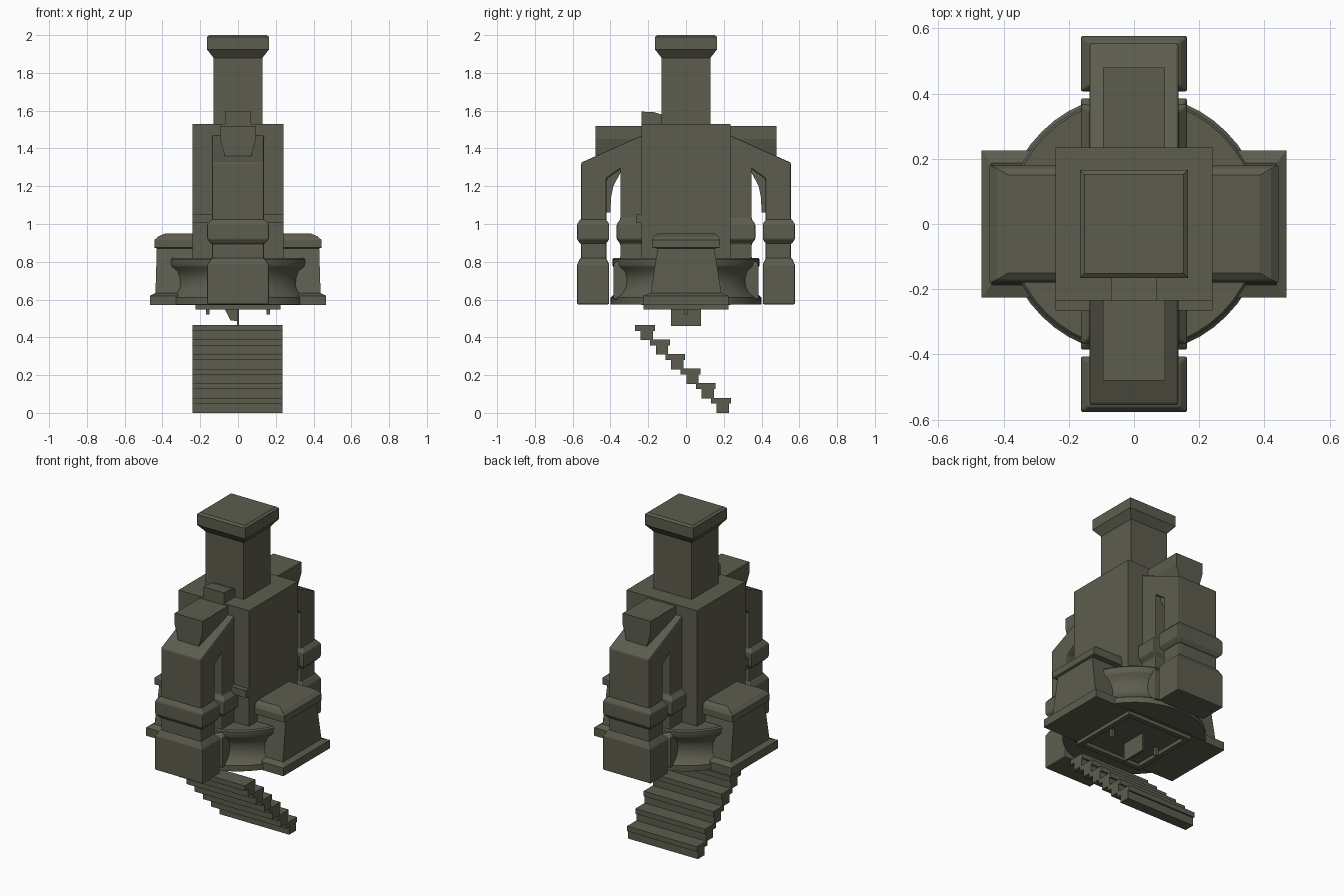
import bpy, bmesh, math

if "Cube" in bpy.data.objects:
    bpy.data.objects.remove(bpy.data.objects["Cube"])

stone = bpy.data.materials.new("olive_grey_stone")
stone.diffuse_color = (0.108, 0.108, 0.077, 1)
stone.use_nodes = True
stone.node_tree.nodes["Principled BSDF"].inputs["Base Color"].default_value = stone.diffuse_color


def make(name, verts, faces, bevel=0.0):
    me = bpy.data.meshes.new(name)
    me.from_pydata(verts, [], faces)
    bm = bmesh.new()
    bm.from_mesh(me)
    bmesh.ops.recalc_face_normals(bm, faces=bm.faces)
    bm.to_mesh(me)
    bm.free()
    me.materials.append(stone)
    ob = bpy.data.objects.new(name, me)
    bpy.context.collection.objects.link(ob)
    if bevel:
        m = ob.modifiers.new("soft_edges", 'BEVEL')
        m.width, m.segments, m.limit_method = bevel, 2, 'ANGLE'
        m.angle_limit = math.radians(30)
    return ob


def stack(name, levels, cx=0.0, cy=0.0, bevel=0.0):
    """Rectangular rings (z, half x, half y) joined into one solid."""
    v, f = [], []
    for z, hx, hy in levels:
        v += [(cx + sx * hx, cy + sy * hy, z) for sx, sy in ((-1, -1), (1, -1), (1, 1), (-1, 1))]
    for k in range(len(levels) - 1):
        for i in range(4):
            j = (i + 1) % 4
            f.append((4 * k + i, 4 * k + j, 4 * k + 4 + j, 4 * k + 4 + i))
    n = len(v)
    f += [(3, 2, 1, 0), (n - 4, n - 3, n - 2, n - 1)]
    return make(name, v, f, bevel)


def box(name, x0, x1, y0, y1, z0, z1, bevel=0.0):
    hx, hy = (x1 - x0) / 2, (y1 - y0) / 2
    return stack(name, [(z0, hx, hy), (z1, hx, hy)], (x0 + x1) / 2, (y0 + y1) / 2, bevel)


def prism(name, pts, half, axis='x', bevel=0.0):
    """Extrude a side profile symmetrically along x (pts = y,z) or y (pts = x,z)."""
    n = len(pts)
    v = [(s * half, a, b) if axis == 'x' else (a, s * half, b) for s in (-1, 1) for a, b in pts]
    f = [tuple(range(n)), tuple(range(n, 2 * n))]
    f += [(i, (i + 1) % n, n + (i + 1) % n, n + i) for i in range(n)]
    return make(name, v, f, bevel)


# Central tower, neck and flared cap
box("tower", -.24, .24, -.235, .235, .57, 1.53)
stack("chimney", [(1.52, .13, .13), (1.88, .13, .13), (1.925, .165, .165),
                  (1.99, .165, .165), (2.0, .152, .152)])
box("front_ledge", -.24, .24, -.265, -.23, 1.005, 1.05)
prism("roof_block", [(-.235, 1.52), (-.235, 1.595), (-.17, 1.592), (-.13, 1.58), (-.13, 1.52)], .07)

# Round plinth with a hollowed moulding
prof = [(.40, .575), (.40, .61), (.372, .635), (.355, .67), (.353, .71), (.362, .75),
        (.385, .772), (.39, .78), (.39, .812), (.383, .82)]
N = 48
v = [(r * math.cos(2 * math.pi * i / N), r * math.sin(2 * math.pi * i / N), z)
     for r, z in prof for i in range(N)]
f = [(k * N + i, k * N + (i + 1) % N, (k + 1) * N + (i + 1) % N, (k + 1) * N + i)
     for k in range(len(prof) - 1) for i in range(N)]
f += [tuple(range(N)), tuple(range(len(v) - N, len(v)))]
plinth = make("round_plinth", v, f)
bpy.context.view_layer.objects.active = plinth
plinth.select_set(True)
bpy.ops.object.shade_smooth_by_angle(angle=math.radians(35))

# Side buttresses run through the tower
stack("side_buttresses", [(.57, .467, .226), (.62, .467, .226), (.635, .437, .187),
                          (.87, .43, .15), (.875, .443, .18), (.915, .443, .18),
                          (.935, .42, .17), (.95, .385, .15)])

# Front and back buttress legs, pilasters, arms and blocks
for s, side in ((-1, "front"), (1, "back")):
    prism(side + "_arm", [(s * a, b) for a, b in
          ((.555, .6), (.555, 1.325), (.22, 1.475), (.22, 1.31), (.35, 1.29), (.42, 1.24), (.42, .6))],
          .137, bevel=.008)
    prism(side + "_arch_brace", [(s * a, b) for a, b in
          ((.43, 1.06), (.40, 1.06), (.397, 1.14), (.385, 1.2), (.345, 1.275), (.345, 1.3), (.43, 1.25))], .1)
    cy = s * .4915
    stack(side + "_leg_foot", [(.575, .163, .085), (.785, .163, .085), (.82, .14, .068)], 0, cy, .006)
    stack(side + "_leg_band", [(.895, .14, .068), (.92, .163, .085), (1.0, .163, .085),
                               (1.025, .14, .068)], 0, cy, .006)
    # Inner pilaster follows the same moulding
    py = s * .27
    stack(side + "_pilaster", [(.6, .163, .115), (.785, .163, .115), (.82, .137, .078),
                               (.895, .137, .078), (.92, .163, .097), (1.0, .163, .097),
                               (1.025, .137, .078), (1.33, .137, .078)], 0, py, .006)
    # Tapered block on top of the arm
    stack(side + "_arm_block", [(1.36, .07, .1225), (1.45, .095, .1225), (1.52, .095, .1225)],
          0, s * .3575)

# Underside frame, hanging plate, fin and pegs
for s in (-1, 1):
    box("underside_frame_side", *sorted((s * .225, s * .195)), -.225, .225, .548, .575)
    box("underside_frame_end", -.195, .195, *sorted((s * .225, s * .195)), .548, .575)
    box("underside_peg", s * .16 - .009, s * .16 + .009, -.009, .009, .52, .575)
box("hanging_plate", -.006, .006, -.08, .08, .46, .575)
prism("hanging_fin", [(0, .485), (-.04, .49), (-.075, .56), (0, .56)], .008, 'y')

# Stairs: six treads with narrower risers beneath
for i in range(6):
    y, z = -.27 + .0805 * i, .465 - .077 * i
    box("stair_tread", -.24, .235, y, y + .105, z - .031, z)
    box("stair_riser", -.24, .235, y + .03, y + .095, z - .08, z - .031)
